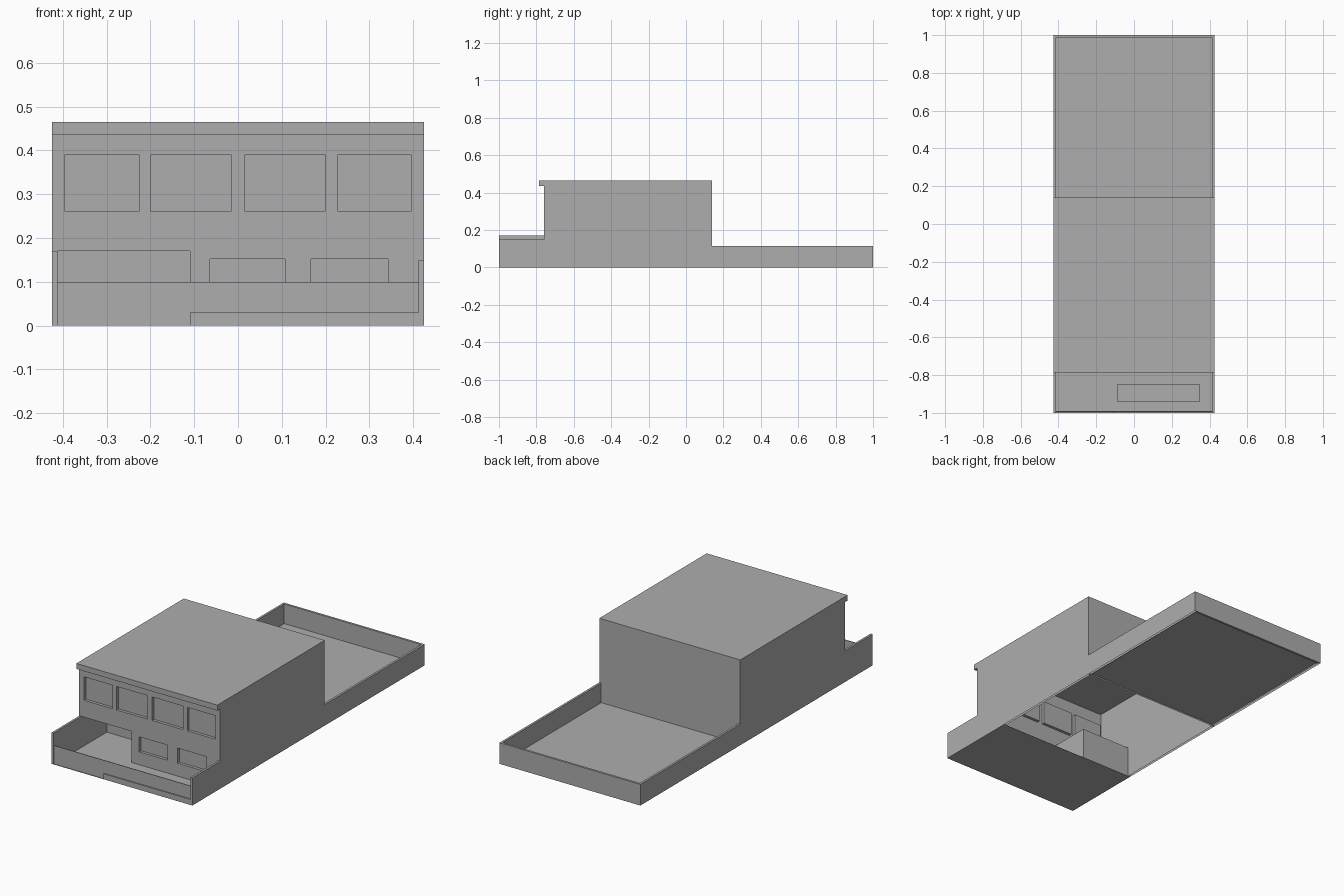
import bpy, bmesh

cube = bpy.data.objects.get("Cube")
if cube:
    bpy.data.objects.remove(cube, do_unlink=True)

grey = bpy.data.materials.new("plain_grey")
grey.use_nodes = True
colour = (0.42, 0.42, 0.42, 1)
grey.diffuse_color = colour
grey.node_tree.nodes["Principled BSDF"].inputs["Base Color"].default_value = colour

W = 0.425                       # half width
FRONT, REAR = -0.76, 0.14       # house front and rear
ROOF = 0.465
YARD = 0.115                    # back yard wall height
T = 0.012                       # wall thickness
BAY_X, BAY_Y, BAY_Z = -0.11, -0.54, 0.17   # open bay under the upper floor


def finish(name, bm, recalc=False):
    bmesh.ops.remove_doubles(bm, verts=bm.verts, dist=0.0001)
    if recalc:
        bmesh.ops.recalc_face_normals(bm, faces=bm.faces)
    mesh = bpy.data.meshes.new(name)
    bm.to_mesh(mesh)
    bm.free()
    mesh.materials.append(grey)
    obj = bpy.data.objects.new(name, mesh)
    bpy.context.collection.objects.link(obj)
    return obj


def quad(bm, *points):
    return bm.faces.new([bm.verts.new(p) for p in points])


def level(name, x0, x1, y0, y1, z):
    bm = bmesh.new()
    quad(bm, (x0, y0, z), (x1, y0, z), (x1, y1, z), (x0, y1, z))
    return finish(name, bm)


def box(name, x0, x1, y0, y1, z0, z1):
    bm = bmesh.new()
    bmesh.ops.create_cube(bm, size=1)
    for v in bm.verts:
        v.co = (x1 if v.co.x > 0 else x0,
                y1 if v.co.y > 0 else y0,
                z1 if v.co.z > 0 else z0)
    return finish(name, bm)


def side_wall(name, outer, inner, front_height):
    """Stepped outline given thickness across x, open underneath."""
    outline = [(-1, 0), (-1, front_height), (FRONT, front_height),
               (FRONT, ROOF), (REAR, ROOF), (REAR, YARD), (1, YARD), (1, 0)]
    bm = bmesh.new()
    for x in (outer, inner):
        bm.faces.new([bm.verts.new((x, y, z)) for y, z in outline])
    for (ya, za), (yb, zb) in zip(outline, outline[1:]):
        if za == zb == ROOF:
            continue
        quad(bm, (outer, ya, za), (outer, yb, zb), (inner, yb, zb), (inner, ya, za))
    return finish(name, bm, True)


def facade(name, x0, x1, z0, z1, windows, sill, head, depth=0.016):
    """Wall of cells; each window cell is pushed back with jambs."""
    xs = [x0] + [x for pair in windows for x in pair] + [x1]
    zs = [z0, sill, head, z1]
    bm = bmesh.new()
    for i, (a, b) in enumerate(zip(xs, xs[1:])):
        for j, (c, d) in enumerate(zip(zs, zs[1:])):
            corners = [(a, c), (b, c), (b, d), (a, d)]
            is_window = i % 2 == 1 and j == 1
            y = FRONT + depth if is_window else FRONT
            quad(bm, *[(x, y, z) for x, z in corners])
            if is_window:
                for k in range(4):
                    (xa, za), (xb, zb) = corners[k], corners[(k + 1) % 4]
                    quad(bm, (xa, FRONT, za), (xb, FRONT, zb), (xb, y, zb), (xa, y, za))
    return finish(name, bm)


# Long side walls of house and yards
side_wall("left_side_wall", W, W - T, 0.15)
side_wall("right_side_wall", -W, -W + T, BAY_Z)

# House front, two storeys
facade("upper_front_wall", -W, W, BAY_Z, ROOF,
       [(-0.397, -0.225), (-0.2, -0.015), (0.015, 0.2), (0.227, 0.396)], 0.262, 0.39)
facade("lower_front_wall", BAY_X, W - T, 0, BAY_Z,
       [(-0.064, 0.107), (0.167, 0.343)], 0.07, 0.152)

# Open bay: side, rear and ceiling
bm = bmesh.new()
quad(bm, (BAY_X, FRONT, 0), (BAY_X, FRONT, BAY_Z), (BAY_X, BAY_Y, BAY_Z), (BAY_X, BAY_Y, 0))
quad(bm, (-W, BAY_Y, 0), (BAY_X, BAY_Y, 0), (BAY_X, BAY_Y, BAY_Z), (-W, BAY_Y, BAY_Z))
quad(bm, (-W, FRONT, BAY_Z), (-W, BAY_Y, BAY_Z), (BAY_X, BAY_Y, BAY_Z), (BAY_X, FRONT, BAY_Z))
finish("open_bay", bm)

# House rear wall, roof and fascia
bm = bmesh.new()
quad(bm, (W, REAR, 0), (-W, REAR, 0), (-W, REAR, ROOF), (W, REAR, ROOF))
finish("rear_wall", bm)
level("roof", -W, W, FRONT, REAR, ROOF)
box("roof_fascia", -W, W, -0.785, FRONT, 0.435, ROOF)

# Front yard
level("front_floor", -W, W, -1, BAY_Y, 0)
box("front_yard_wall", -W + T, W - T, -0.994, -0.99, 0, 0.1)
box("front_ledge", BAY_X, W - T, -1, -0.992, 0, 0.03)
box("planter", -0.09, 0.35, -0.94, -0.85, 0, 0.02)

# Back yard
level("back_floor", -W + T, W - T, REAR, 1 - T, 0.008)
box("back_yard_wall", -W + T, W - T, 1 - T, 1, 0, YARD)
